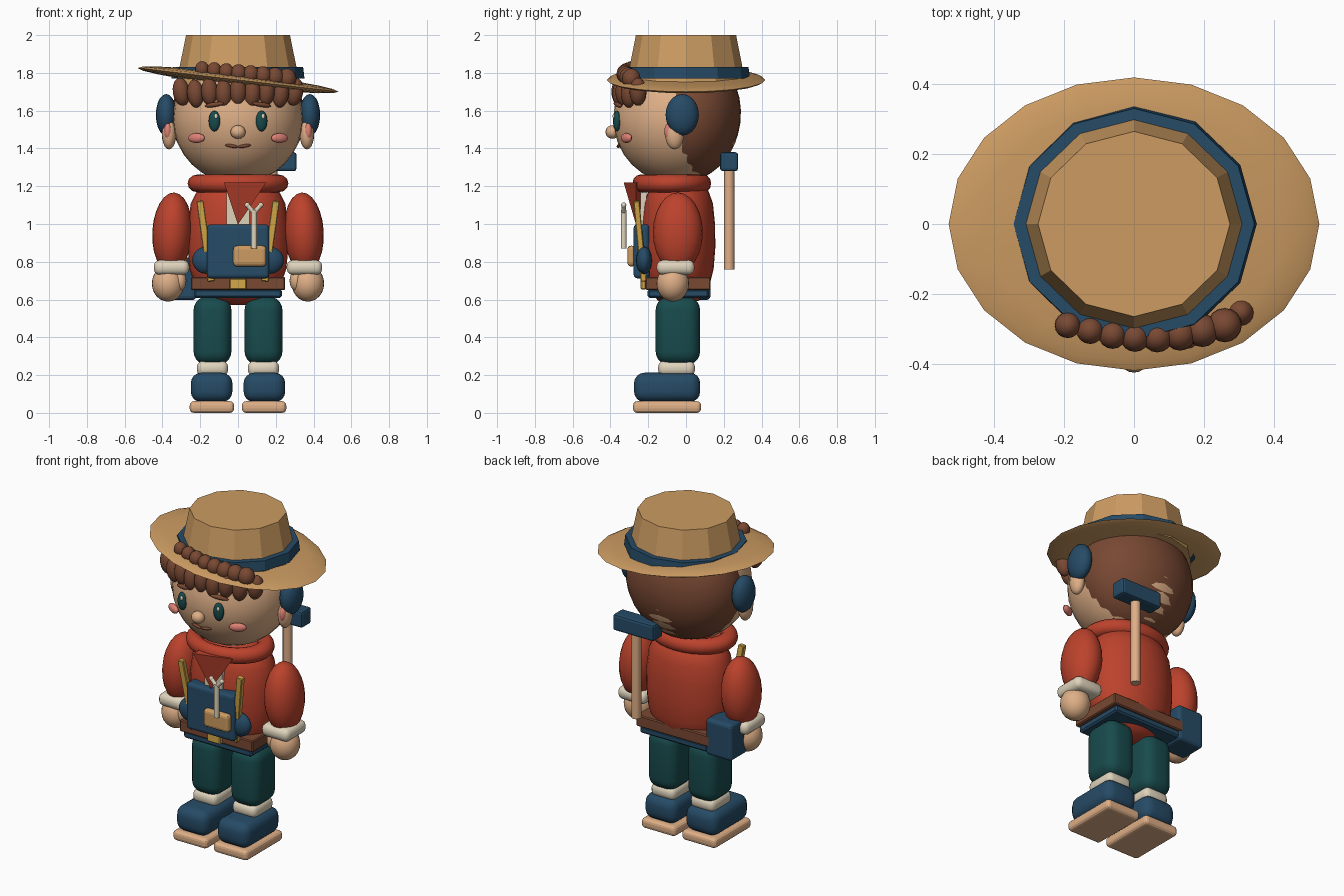
import bpy, bmesh, math
from mathutils import Vector

if "Cube" in bpy.data.objects:
    bpy.data.objects.remove(bpy.data.objects["Cube"], do_unlink=True)


def make_material(name, *rgb):
    color = [(c / 255) ** 2.2 for c in rgb] + [1]
    m = bpy.data.materials.new(name)
    m.use_nodes = True
    m.diffuse_color = color
    m.node_tree.nodes["Principled BSDF"].inputs["Base Color"].default_value = color
    return m


straw = make_material("straw", 203, 154, 98)
skin = make_material("skin", 222, 174, 134)
red = make_material("red cloth", 186, 68, 48)
navy = make_material("navy cloth", 42, 76, 102)
teal = make_material("dark teal", 30, 76, 78)
brown = make_material("brown", 120, 74, 54)
cream = make_material("cream", 222, 210, 186)
brass = make_material("brass yellow", 212, 168, 74)
pink = make_material("blush pink", 222, 128, 116)


def finish(bm, name, mat, loc, rot=(0, 0, 0), smooth=True):
    me = bpy.data.meshes.new(name)
    bm.normal_update()
    bm.to_mesh(me)
    bm.free()
    me.materials.append(mat)
    for p in me.polygons:
        p.use_smooth = smooth
    ob = bpy.data.objects.new(name, me)
    bpy.context.collection.objects.link(ob)
    ob.location, ob.rotation_euler = loc, rot
    return ob


def ball(name, mat, loc, radii, rot=(0, 0, 0), seg=24):
    bm = bmesh.new()
    bmesh.ops.create_uvsphere(bm, u_segments=seg, v_segments=max(10, seg // 2), radius=1)
    bmesh.ops.scale(bm, vec=radii, verts=bm.verts)
    return finish(bm, name, mat, loc, rot)


def box(name, mat, loc, size, bevel=0.0, rot=(0, 0, 0), seg=3):
    bm = bmesh.new()
    bmesh.ops.create_cube(bm, size=1)
    bmesh.ops.scale(bm, vec=size, verts=bm.verts)
    if bevel:
        bmesh.ops.bevel(bm, geom=bm.edges[:], offset=bevel, segments=seg,
                        profile=0.5, affect='EDGES')
    return finish(bm, name, mat, loc, rot, smooth=bevel > 0.03)


def cone(name, mat, loc, r1, r2, depth, sides, scale_y=1.0, rot=(0, 0, 0), smooth=False, turn=0):
    bm = bmesh.new()
    bmesh.ops.create_cone(bm, cap_ends=True, segments=sides, radius1=r1, radius2=r2, depth=depth)
    for v in bm.verts:
        x, y = v.co.x, v.co.y
        v.co.x = x * math.cos(turn) - y * math.sin(turn)
        v.co.y = (x * math.sin(turn) + y * math.cos(turn)) * scale_y
    ob = finish(bm, name, mat, loc, rot, smooth)
    for p in ob.data.polygons:
        if len(p.vertices) > 4:
            p.use_smooth = False
    return ob


def lathe(name, mat, loc, profile, scale_y, seg=28):
    bm = bmesh.new()
    rings = [[bm.verts.new((r * math.cos(t), r * math.sin(t) * scale_y, z))
              for t in (2 * math.pi * i / seg for i in range(seg))] for r, z in profile]
    for a, b in zip(rings, rings[1:]):
        for i in range(seg):
            j = (i + 1) % seg
            bm.faces.new((a[i], a[j], b[j], b[i]))
    bm.faces.new(rings[0][::-1])
    bm.faces.new(rings[-1])
    return finish(bm, name, mat, loc)


def stick(name, mat, start, end, radius):
    a, b = Vector(start), Vector(end)
    rot = (b - a).to_track_quat('Z', 'Y').to_euler()
    return cone(name, mat, (a + b) / 2, radius, radius, (b - a).length, 12, rot=rot, smooth=True)


def face_y(x, z):
    # front surface of the head
    return -0.05 - 0.335 * math.sqrt(1 - (x / 0.345) ** 2 - ((z - 1.555) / 0.34) ** 2)


# head and hair
ball("head", skin, (0, -0.05, 1.555), (0.345, 0.335, 0.34), seg=32)
ball("back_hair", brown, (0, 0.01, 1.57), (0.353, 0.28, 0.343), (-0.12, 0, 0), seg=32)
for i in range(9):
    x = -0.3 + 0.075 * i
    y = -0.05 - 0.32 * math.sqrt(1 - (x / 0.42) ** 2)
    ball("fringe_lock", brown, (x, y + 0.02, 1.70 - 0.01 * (i % 2)), (0.045, 0.045, 0.075),
         (0, 0.5 * x, 0), 16)
for i in range(8):
    t = i / 7
    r = 0.037 + 0.012 * t
    y = -0.29 - 0.035 * math.sin(math.pi * t)
    ball("top_curl", brown, (-0.19 + 0.45 * t, y, 1.82 - 0.05 * t), (r, r, r + 0.005), seg=16)

# face
ball("nose", skin, (0, -0.39, 1.487), (0.04, 0.036, 0.036), seg=16)
for s in (-1, 1):
    side = "left" if s > 0 else "right"
    x = 0.125 * s
    ball(side + "_eye", teal, (x, face_y(x, 1.545) - 0.004, 1.545), (0.031, 0.02, 0.055), (0, 0, 0.2 * s), 20)
    ball(side + "_eye_glint", cream, (x + 0.008, face_y(x, 1.57) - 0.02, 1.57), (0.009, 0.007, 0.014), seg=12)
    ball(side + "_eyebrow", brown, (x, face_y(x, 1.632) - 0.008, 1.632), (0.054, 0.014, 0.013),
         (0, 0.15 * s, 0.35 * s), 16)
    ball(side + "_cheek", pink, (0.22 * s, -0.315, 1.455), (0.05, 0.02, 0.026), (0, 0, 0.5 * s), 16)
    ball(side + "_moustache", brown, (0.033 * s, face_y(0.033, 1.413) - 0.004, 1.413), (0.036, 0.01, 0.009),
         (0, -0.15 * s, 0.1 * s), 12)
    ball(side + "_ear", skin, (0.365 * s, -0.06, 1.475), (0.038, 0.05, 0.08), seg=16)
    ball(side + "_inner_ear", pink, (0.372 * s, -0.09, 1.49), (0.02, 0.025, 0.045), seg=12)
    ball(side + "_earmuff", navy, (0.38 * s, -0.02, 1.578), (0.055, 0.088, 0.11), seg=16)

# hat
ball("hat_brim", straw, (0, 0, 1.763), (0.535, 0.42, 0.034), (0, 0.118, 0), 20)
cone("hat_crown", straw, (0, 0, 1.865), 0.33, 0.275, 0.27, 12, 0.965)
cone("hat_band", navy, (0, 0, 1.80), 0.352, 0.345, 0.06, 12, 0.96)

# torso, scarf and shirt
torso_profile = [(0.05, 0.572), (0.15, 0.595), (0.22, 0.66), (0.255, 0.76), (0.268, 0.88),
                 (0.265, 1.0), (0.25, 1.11), (0.21, 1.19), (0.12, 1.23)]
lathe("jacket", red, (0, -0.04, 0), torso_profile, 0.73)
scarf_profile = [(0.215 + 0.052 * math.cos(a), 0.047 * math.sin(a))
                 for a in (2 * math.pi * i / 12 - math.pi for i in range(13))]
lathe("scarf", red, (0, -0.075, 1.215), scarf_profile, 0.78)
cone("scarf_point", red, (0, -0.265, 1.11), 0.002, 0.15, 0.22, 3, 0.5, turn=-math.pi / 2)
box("shirt_front", cream, (0, -0.225, 1.07), (0.12, 0.03, 0.2))

# belt
box("belt", brown, (0, -0.042, 0.685), (0.5, 0.345, 0.07), 0.006, seg=1)
box("belt_lining", navy, (0, -0.04, 0.632), (0.465, 0.325, 0.045), 0.01, seg=1)
box("belt_buckle", brass, (0, -0.225, 0.682), (0.09, 0.03, 0.06), 0.006, seg=1)

# arms, legs and straps
for s in (-1, 1):
    side = "left" if s > 0 else "right"
    ball(side + "_sleeve", red, (0.348 * s, -0.043, 0.955), (0.106, 0.132, 0.212), (0, -0.05 * s, 0))
    box(side + "_cuff", cream, (0.352 * s, -0.055, 0.77), (0.188, 0.2, 0.078), 0.032)
    ball(side + "_hand", skin, (0.37 * s, -0.07, 0.685), (0.086, 0.086, 0.096))
    ball(side + "_thumb", skin, (0.308 * s, -0.095, 0.70), (0.035, 0.04, 0.055), seg=16)
    box(side + "_trouser_leg", teal, (0.135 * s, -0.043, 0.435), (0.2, 0.235, 0.36), 0.07, seg=5)
    box(side + "_sock", cream, (0.135 * s, -0.05, 0.235), (0.165, 0.195, 0.08), 0.032)
    box(side + "_shoe", navy, (0.14 * s, -0.1, 0.135), (0.22, 0.35, 0.155), 0.055, seg=4)
    box(side + "_sole", skin, (0.138 * s, -0.1, 0.031), (0.235, 0.36, 0.062), 0.022)
    box(side + "_strap", brass, (0.172 * s, -0.243, 0.91), (0.038, 0.032, 0.43), 0.004, (0.09, 0.14 * s, 0), 1)
    ball(side + "_bedroll_end", navy, (0.165 * s, -0.222, 0.808), (0.078, 0.042, 0.073), seg=20)

# chest pack with pocket and tool
box("chest_pack", navy, (0, -0.235, 0.855), (0.33, 0.085, 0.285), 0.02)
box("chest_pocket", straw, (0.062, -0.288, 0.83), (0.175, 0.045, 0.11), 0.02)
stick("tool_shaft", cream, (0.085, -0.33, 0.87), (0.085, -0.33, 1.075), 0.015)
for s in (-1, 1):
    stick("tool_prong", cream, (0.085, -0.33, 1.06), (0.085 + 0.036 * s, -0.33, 1.1), 0.012)
    ball("tool_tip", cream, (0.085 + 0.036 * s, -0.33, 1.1), (0.014, 0.014, 0.014), seg=12)

# hip pouch
box("hip_pouch", navy, (-0.31, 0.045, 0.71), (0.18, 0.17, 0.225), 0.022)
box("hip_pouch_clasp", brass, (-0.3, -0.05, 0.81), (0.06, 0.025, 0.045), 0.006, seg=1)

# hammer on the back
stick("hammer_handle", skin, (0.18, 0.228, 0.76), (0.18, 0.228, 1.3), 0.028)
box("hammer_head", navy, (0.17, 0.228, 1.33), (0.28, 0.095, 0.1), 0.014, seg=2)

# keep the flat tops of bevelled parts crisp
bpy.ops.object.select_all(action='DESELECT')
for ob in bpy.context.collection.objects:
    if ob.type == 'MESH' and ob.data.polygons[0].use_smooth:
        ob.select_set(True)
        bpy.context.view_layer.objects.active = ob
bpy.ops.object.shade_smooth_by_angle(angle=math.radians(40))
